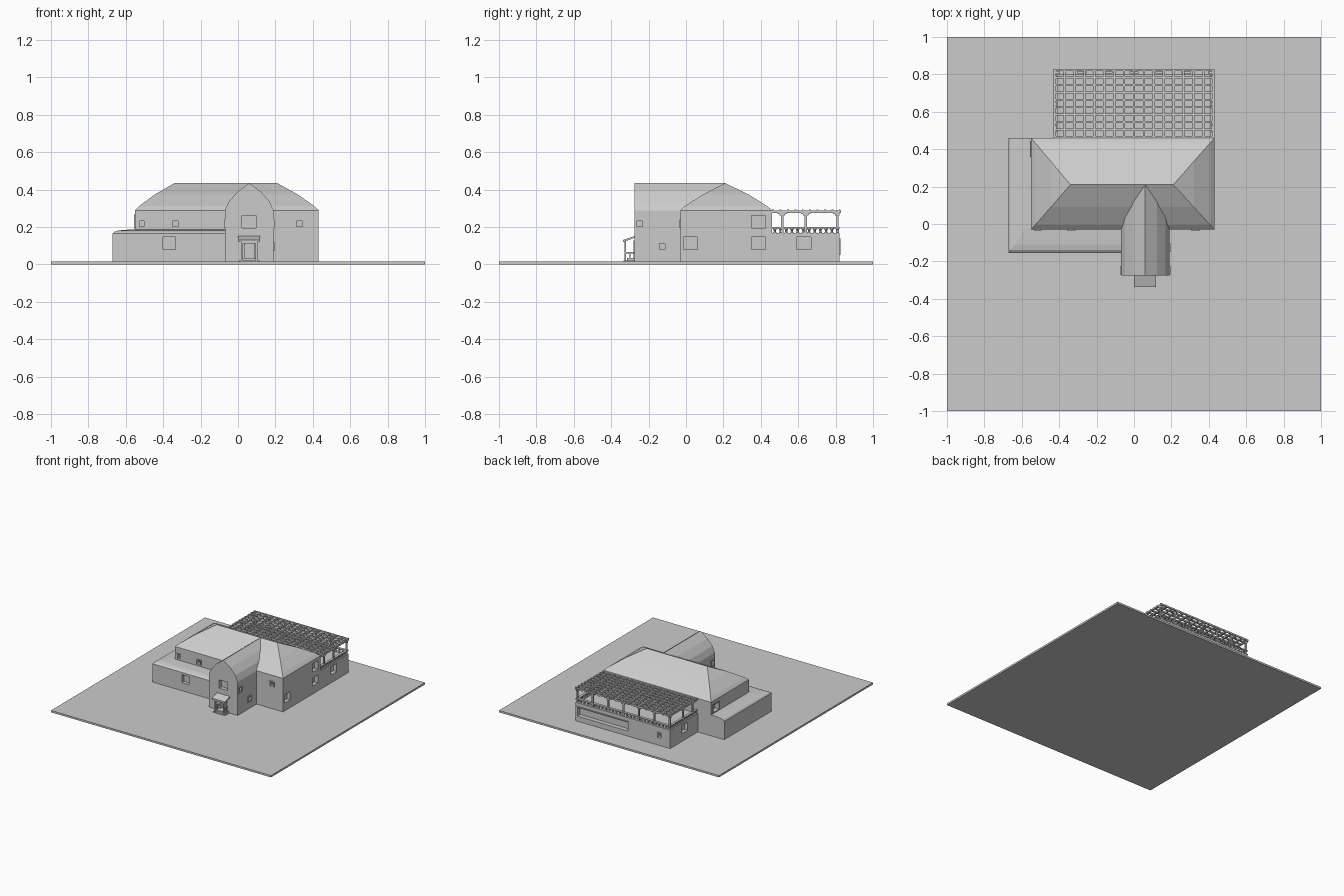
import bpy, bmesh
from mathutils import Matrix, Vector

if "Cube" in bpy.data.objects:
    bpy.data.objects.remove(bpy.data.objects["Cube"])


def finish(name, bm):
    bmesh.ops.recalc_face_normals(bm, faces=bm.faces[:])
    me = bpy.data.meshes.new(name)
    bm.to_mesh(me)
    bm.free()
    ob = bpy.data.objects.new(name, me)
    bpy.context.scene.collection.objects.link(ob)
    return ob


def boxes(name, specs):
    """One object made of boxes (x0, x1, y0, y1, z0, z1)."""
    bm = bmesh.new()
    for x0, x1, y0, y1, z0, z1 in specs:
        m = Matrix.Translation(((x0 + x1) / 2, (y0 + y1) / 2, (z0 + z1) / 2))
        bmesh.ops.create_cube(bm, size=1, matrix=m @ Matrix.Diagonal((x1 - x0, y1 - y0, z1 - z0, 1)))
    return finish(name, bm)


def loft(name, rings):
    """Closed skin through rings of points."""
    bm = bmesh.new()
    vs = [[bm.verts.new(p) for p in r] for r in rings]
    n = len(vs[0])
    for a, b in zip(vs, vs[1:]):
        for i in range(n):
            bm.faces.new((a[i], a[(i + 1) % n], b[(i + 1) % n], b[i]))
    bm.faces.new(vs[0])
    bm.faces.new(vs[-1])
    bmesh.ops.remove_doubles(bm, verts=bm.verts[:], dist=1e-5)
    return finish(name, bm)


def rect(x0, x1, y0, y1, z):
    return [(x0, y0, z), (x1, y0, z), (x1, y1, z), (x0, y1, z)]


def slab(axis, plane, a, b, u0, u1, z0, z1):
    """Box lying on a wall plane, from plane+a to plane+b along the axis."""
    lo, hi = sorted((plane + a, plane + b))
    return (lo, hi, u0, u1, z0, z1) if axis == 'x' else (u0, u1, lo, hi, z0, z1)


frames = []


def windows(body, specs):
    """Recess openings; specs (axis, outward sign, plane, u0, u1, z0, z1, framed)."""
    cuts = []
    for ax, s, p, u0, u1, z0, z1, framed in specs:
        cuts.append(slab(ax, p, -.03 * s, .02 * s, u0, u1, z0, z1))
        if framed:
            t, a, b = .008, -.005 * s, .006 * s
            for q in ((u0 - t, u1 + t, z0 - t, z0), (u0 - t, u1 + t, z1, z1 + t),
                      (u0 - t, u0, z0, z1), (u1, u1 + t, z0, z1)):
                frames.append(slab(ax, p, a, b, *q))
    cutter = boxes("window_cutter", cuts)
    cutter.hide_render = True
    mod = body.modifiers.new("openings", 'BOOLEAN')
    mod.operation, mod.solver, mod.object = 'DIFFERENCE', 'EXACT', cutter
    dg = bpy.context.evaluated_depsgraph_get()
    me = bpy.data.meshes.new_from_object(body.evaluated_get(dg))
    body.modifiers.clear()
    body.data = me
    bpy.data.objects.remove(cutter)


# Ground slab
boxes("base_plate", [(-1, 1, -1, 1, 0, .015)])

# Main block with softly curved hip roof
rings = [rect(-.55, .43, -.03, .46, .01)]
for f, z in ((0, .29), (.1, .312), (.5, .374), (1, .435)):
    rings.append(rect(-.55 + .21 * f, .43 - .22 * f, -.03 + .24 * f, .46 - .25 * f, z))
main = loft("main_house", rings)
windows(main, [
    ('y', -1, -.03, -.527, -.503, .202, .233, True),
    ('y', -1, -.03, -.350, -.320, .202, .233, True),
    ('y', -1, -.03, .314, .344, .202, .233, True),
    ('x', 1, .43, -.013, .062, .08, .147, False),
    ('x', 1, .43, .35, .425, .08, .147, False),
    ('x', 1, .43, .35, .425, .195, .263, False),
    ('x', -1, -.55, .365, .435, .2, .258, True),
    ('y', 1, .46, -.05, .05, .166, .26, False)])

# Front entrance wing with pointed, curved gable
half = [(.13, .01), (.13, .29), (.108, .338), (.062, .389)]
prof = half + [(0, .435)] + [(-x, z) for x, z in reversed(half)]
wing = loft("entrance_wing", [[(.06 + x, y, z) for x, z in prof] for y in (-.275, .21)])
windows(wing, [
    ('y', -1, -.275, .022, .095, .195, .263, False),
    ('y', -1, -.275, .035, .085, .03, .12, True),
    ('x', 1, .19, -.262, -.232, .202, .233, True),
    ('x', 1, .19, -.142, -.112, .08, .113, True),
    ('x', -1, -.07, -.262, -.232, .202, .233, True)])

# Low side wing with shallow rounded roof edge
side = loft("side_wing", [rect(-.67 + i * .7, 0, -.155 + i, .46, z)
                          for i, z in ((0, .01), (0, .165), (.015, .176), (.045, .182), (.13, .187))])
windows(side, [('y', -1, -.155, -.402, -.335, .08, .147, False)])

# Rear terrace block
terrace = boxes("terrace_block", [(-.43, .43, .44, .82, .01, .165)])
windows(terrace, [
    ('x', 1, .43, .592, .667, .08, .147, False),
    ('x', -1, -.43, .592, .667, .08, .147, False),
    ('y', 1, .82, -.05, .41, .06, .13, True),
    ('y', 1, .82, -.35, -.32, .08, .113, True)])
boxes("window_frames", frames)

# Terrace balustrade: waisted balusters and rails
spots = [(-.42 + .84 * i / 26, .81) for i in range(27)]
spots += [(s * .42, .475 + .0305 * i) for i in range(11) for s in (-1, 1)]
bm = bmesh.new()
for x, y in spots:
    for r1, r2, z in ((.011, .005, .172), (.005, .011, .186)):
        bmesh.ops.create_cone(bm, cap_ends=True, segments=8, radius1=r1, radius2=r2,
                              depth=.014, matrix=Matrix.Translation((x, y, z)))
finish("balusters", bm)
for z0, z1, name in ((.163, .168, "balustrade_foot"), (.192, .2, "balustrade_rail")):
    boxes(name, [(-.43, .43, .80, .822, z0, z1), (-.43, -.41, .46, .80, z0, z1),
                 (.41, .43, .46, .80, z0, z1)])

# Pergola posts with stepped brackets
posts, brackets = [], []
back = [(-.42 + .84 * i / 6, .81) for i in range(7)]
for x, y in back + [(s * .42, y) for y in (.515, .64) for s in (-1, 1)]:
    posts.append((x - .006, x + .006, y - .006, y + .006, .165, .28))
    for w, z in ((.014, .262), (.025, .27)):
        if y > .8:
            brackets.append((max(-.43, x - w), min(.43, x + w), y - .005, y + .005, z, z + .009))
        if abs(x) > .41:
            brackets.append((x - .005, x + .005, y - w, min(.82, y + w), z, z + .009))
boxes("pergola_posts", posts)
boxes("pergola_brackets", brackets)

# Pergola lattice
boxes("pergola_rafters", [(x - .006, x + .006, .46, .828, .276, .288)
                          for x in (-.424 + .848 * i / 16 for i in range(17))])
boxes("pergola_slats", [(-.43, .43, y - .005, y + .005, .28, .293)
                        for y in (.466 + .356 * i / 9 for i in range(10))])

# Entrance porch: steps, posts, rails, sloped canopy
boxes("porch_steps", [(.005, .115, -.333, -.27, .01, .022), (.015, .105, -.315, -.27, .022, .034)])
xs = (.022, .098)
boxes("porch_posts", [(x - .005, x + .005, -.33, -.32, .015, .13) for x in xs])
boxes("porch_rails", [(x - .004, x + .004, -.325, -.275, .058, .066) for x in xs]
      + [(x - .003, x + .003, -.302, -.296, .03, .06) for x in xs])
canopy = [(-.338, .12), (-.275, .142), (-.275, .152), (-.338, .131)]
loft("porch_canopy", [[(x, y, z) for y, z in canopy] for x in (0, .118)])
boxes("porch_beam", [(.015, .105, -.33, -.32, .112, .124)])
